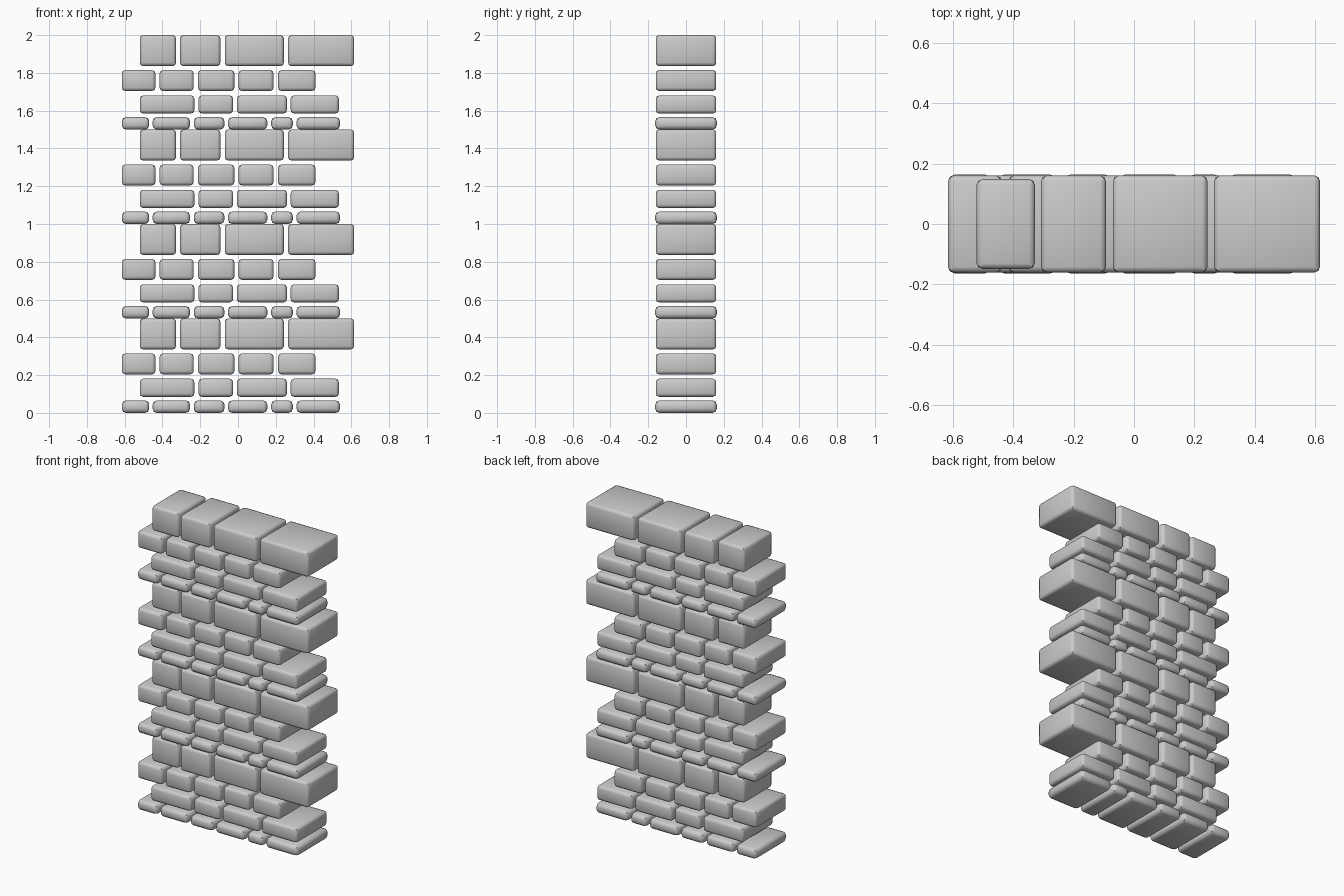
import bpy, bmesh
from mathutils import Matrix, Vector

if "Cube" in bpy.data.objects:
    bpy.data.objects.remove(bpy.data.objects["Cube"])

# Four stone courses, repeated every 0.5 units: name, z range, half depth, bevel, x ranges
COURSES = [
    ("thin_course", 0.0, 0.066, 0.163, 0.022,
     [(-0.615, -0.47), (-0.452, -0.254), (-0.234, -0.072),
      (-0.053, 0.155), (0.176, 0.29), (0.31, 0.54)]),
    ("low_course", 0.085, 0.181, 0.16, 0.018,
     [(-0.52, -0.231), (-0.209, -0.026), (-0.006, 0.259), (0.279, 0.534)]),
    ("middle_course", 0.204, 0.315, 0.16, 0.018,
     [(-0.615, -0.437), (-0.415, -0.235), (-0.212, -0.019),
      (0.003, 0.188), (0.212, 0.41)]),
    ("tall_course", 0.336, 0.5, 0.16, 0.018,
     [(-0.52, -0.328), (-0.307, -0.093), (-0.07, 0.243), (0.265, 0.615)]),
]


def add_stone(bm, x0, x1, y0, y1, z0, z1):
    centre = Vector((x0 + x1, y0 + y1, z0 + z1)) / 2
    size = Vector((x1 - x0, y1 - y0, z1 - z0))
    bmesh.ops.create_cube(
        bm, size=1, matrix=Matrix.Translation(centre) @ Matrix.Diagonal(size).to_4x4())


def make_course(name, z0, z1, half, bevel, stones):
    bm = bmesh.new()
    for i, (x0, x1) in enumerate(stones):
        # the first tall stone is slightly shallower than its neighbours
        d = 0.148 if name.startswith("tall") and i == 0 else half
        add_stone(bm, x0, x1, -d, d, z0, z1)
    bmesh.ops.bevel(bm, geom=bm.edges[:], offset=bevel, segments=2,
                    profile=0.5, affect='EDGES')
    mesh = bpy.data.meshes.new(name)
    bm.to_mesh(mesh)
    bm.free()
    ob = bpy.data.objects.new(name, mesh)
    bpy.context.collection.objects.link(ob)
    ob.select_set(True)
    bpy.context.view_layer.objects.active = ob


# Stack the pattern four times
for level in range(4):
    for name, z0, z1, half, bevel, stones in COURSES:
        make_course(f"{name}_{level + 1}", z0 + 0.5 * level, z1 + 0.5 * level,
                    half, bevel, stones)

bpy.ops.object.shade_smooth_by_angle(angle=0.8)
